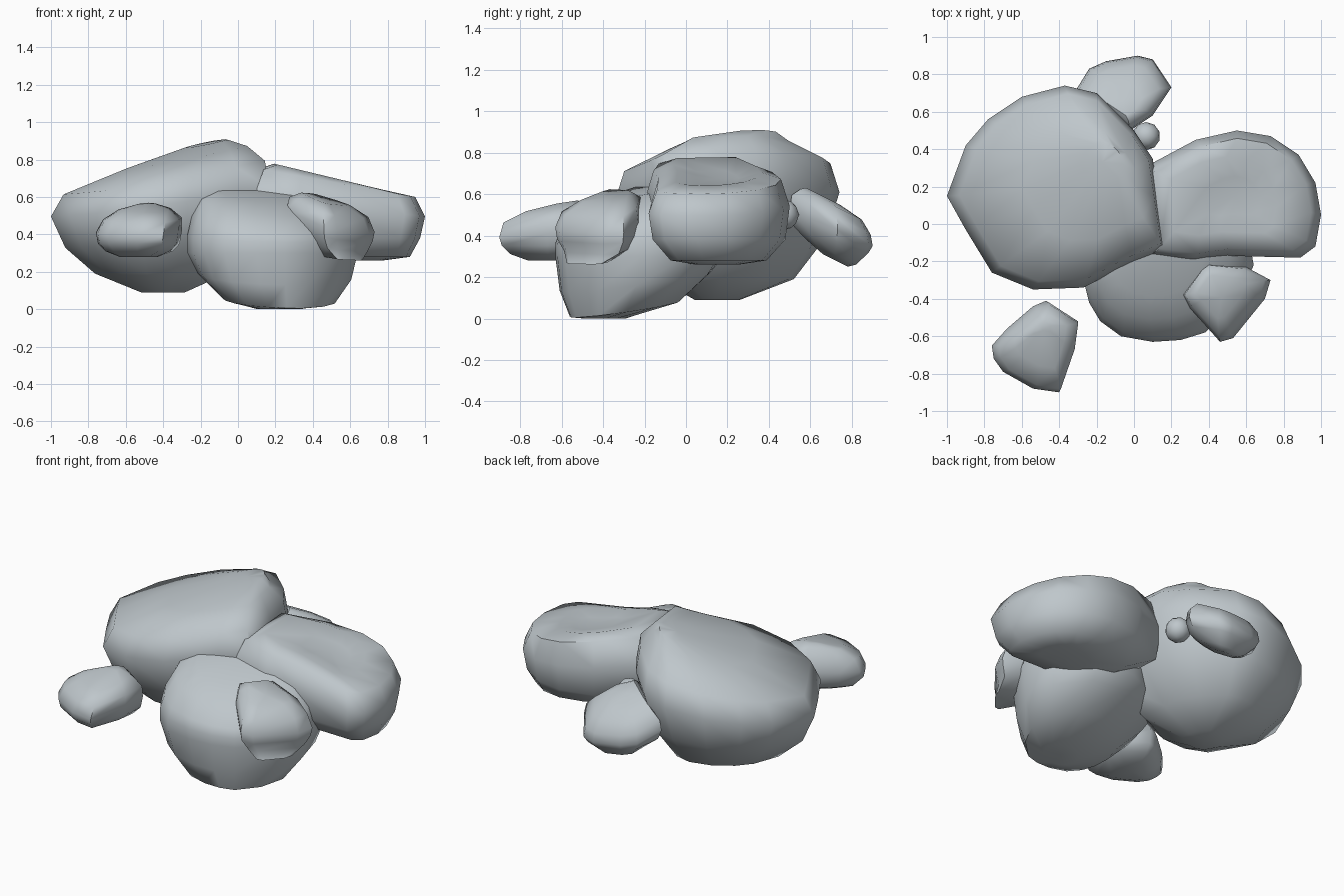
import bpy, bmesh
from mathutils import Vector

cube = bpy.data.objects.get("Cube")
if cube:
    bpy.data.objects.remove(cube, do_unlink=True)

# Pale blue grey stone
stone = bpy.data.materials.new("pale_stone")
stone.use_nodes = True
colour = (0.52, 0.57, 0.60, 1)
stone.diffuse_color = colour
shader = next(n for n in stone.node_tree.nodes if n.type == 'BSDF_PRINCIPLED')
shader.inputs["Base Color"].default_value = colour
shader.inputs["Roughness"].default_value = 0.8

UNIT = 0.01  # sizes below are in hundredths


def finish(name, bm):
    """Turn a bmesh into a softly shaded stone object."""
    bmesh.ops.recalc_face_normals(bm, faces=bm.faces[:])
    mesh = bpy.data.meshes.new(name)
    bm.to_mesh(mesh)
    bm.free()
    mesh.materials.append(stone)
    obj = bpy.data.objects.new(name, mesh)
    bpy.context.collection.objects.link(obj)
    bpy.ops.object.select_all(action='DESELECT')
    obj.select_set(True)
    bpy.context.view_layer.objects.active = obj
    bpy.ops.object.shade_smooth_by_angle(angle=1.0)
    return obj


def rock(name, centre, tilt, outline, layers):
    """Loft a plan outline through layers of (height, scale, shift x, shift y, tilt amount)."""
    bm = bmesh.new()
    rings = []
    cx, cy = centre

    def place(x, y, layer):
        z, scale, dx, dy, lean = layer
        px, py = (x - cx) * scale + dx, (y - cy) * scale + dy
        z += lean * (tilt[0] * px + tilt[1] * py)
        return bm.verts.new(Vector((cx + px, cy + py, z)) * UNIT)

    for layer in layers:
        rings.append([place(x, y, layer) for x, y in outline])
    count = len(outline)
    # Side walls between neighbouring rings
    for low, high in zip(rings, rings[1:]):
        for i in range(count):
            j = (i + 1) % count
            bm.faces.new((low[i], low[j], high[j], high[i]))
    # Fans close the bottom and the top
    for ring, layer in ((rings[0], layers[0]), (rings[-1], layers[-1])):
        hub = place(cx, cy, layer)
        for i in range(count):
            bm.faces.new((ring[i], ring[(i + 1) % count], hub))
    return finish(name, bm)


# Large main boulder, rising towards the back
rock("main_boulder", (-41, 19), (.2, .06),
     [(-100, 15), (-90, 42), (-78, 56), (-60, 68), (-37, 74), (-20, 70), (0, 50), (10, 35),
      (13, 15), (17, -13), (0, -20), (-27, -34), (-54, -35), (-76, -26), (-90, -3)],
     [(9, .2, 1, -4, 0), (19, .6, 0, 0, 0), (37, .87, 0, 0, .4), (58, 1, 0, 0, .7),
      (71, .92, 2, 0, .9), (79, .55, 14, 2, 1), (83, .2, 24, 14, 1)])

# Flatter boulder on the left, dished on top and sloping down outwards
rock("side_boulder", (56, 15), (-.2, 0),
     [(5, 30), (33, 45), (55, 50), (73, 47), (88, 37), (97, 22),
      (100, 5), (97, -12), (89, -18), (50, -17), (31, -20), (8, -17)],
     [(26, .3, 8, 0, 0), (28, .68, 6, 0, 0), (38, .94, 0, 0, 0), (54, 1, 0, 0, .5),
      (67, .88, 0, 0, .9), (69, .6, -6, 0, 1.2), (67, .3, -2, 0, 1.2)])

# Deep boulder at the front, tapering down
rock("front_boulder", (19, -22), (-.1, .25),
     [(-27, -30), (-24, -42), (-18, -52), (-7, -60), (10, -63), (25, -62), (38, -58),
      (55, -42), (64, -22), (60, 0), (40, 16), (15, 18), (-10, 5), (-24, -12)],
     [(0, .25, 3, -17, 0), (6, .66, 3, -7, .6), (18, .9, 1, -2, .5), (30, 1, 0, 0, 0),
      (39, 1, 0, 0, .3), (48, .95, 0, 0, .7), (57, .8, -3, 4, 1), (61, .55, -5, 6, 1)])

# Loose stone standing apart at the front right
rock("loose_stone", (-53, -65), (0, .15),
     [(-76, -65), (-75, -72), (-70, -79), (-54, -88), (-40, -90),
      (-32, -67), (-30, -52), (-47, -41), (-54, -44), (-68, -56)],
     [(28, .45, 0, 0, 0), (31, .78, 0, 0, 0), (35, .95, 0, 0, 0), (41, 1, 0, 0, .5),
      (48, .92, 2, 0, .5), (53, .6, 3, 3, .7), (55, .2, 4, 8, 1)])

# Tilted stone resting on the front boulder
rock("leaning_stone", (50, -42), (-.28, .15),
     [(26, -38), (30, -45), (46, -63), (53, -61), (70, -40),
      (73, -30), (60, -23), (40, -21), (36, -24)],
     [(28, .5, 5, -5, .4), (34, .8, 1, 0, .7), (40, .96, 0, 0, .8), (46, 1, 0, 0, 1),
      (53, .9, -1, 1, 1), (57, .55, -3, 3, 1)])

# Stone at the back, sloping down and away
rock("back_stone", (-6, 70), (0, -.5),
     [(-32, 70), (-24, 83), (-15, 87), (2, 90), (10, 88), (20, 73), (10, 58), (-2, 50)],
     [(29, .3, 0, 2, 1), (32, .6, 0, 0, 1), (38, .9, 0, 0, .7), (44, 1, 0, 0, .9),
      (50, .95, 0, 0, 1), (55, .74, 0, 0, 1), (57, .4, 0, -4, 1)])

# Pebble wedged between the main boulder and the back stone
pebble = bmesh.new()
bmesh.ops.create_icosphere(pebble, subdivisions=2, radius=0.075)
for v in pebble.verts:
    v.co += Vector((0.065, 0.47, 0.50))
finish("pebble", pebble)
